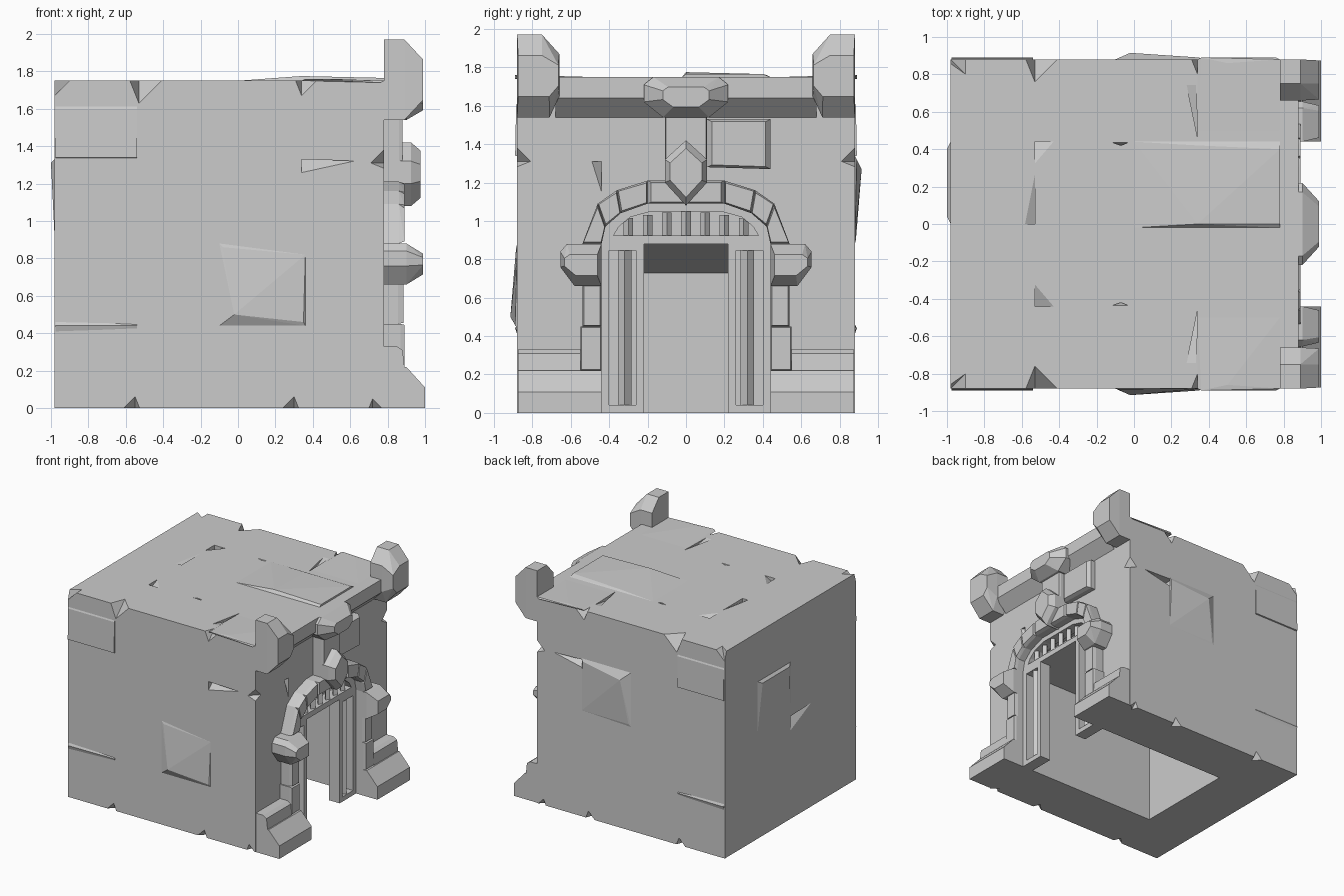
import bpy, bmesh
from mathutils import Vector as V

cube = bpy.data.objects.get("Cube")
if cube:
    bpy.data.objects.remove(cube, do_unlink=True)

stone = bpy.data.materials.new("grey stone")
stone.use_nodes = True
grey = (0.6, 0.6, 0.6, 1)
stone.diffuse_color = grey
stone.node_tree.nodes["Principled BSDF"].inputs["Base Color"].default_value = grey


def add_hull(bm, pts):
    vs = [bm.verts.new(p) for p in pts]
    res = bmesh.ops.convex_hull(bm, input=vs)
    loose = [g for g in res["geom_interior"] + res["geom_unused"]
             if isinstance(g, bmesh.types.BMVert) and not g.link_faces]
    bmesh.ops.delete(bm, geom=list(set(loose)), context='VERTS')


def finish(bm, name):
    bmesh.ops.dissolve_limit(bm, angle_limit=0.01, verts=bm.verts, edges=bm.edges)
    bmesh.ops.recalc_face_normals(bm, faces=bm.faces)
    me = bpy.data.meshes.new(name)
    bm.to_mesh(me)
    bm.free()
    me.materials.append(stone)
    ob = bpy.data.objects.new(name, me)
    bpy.context.collection.objects.link(ob)
    return ob


def hulls(name, *groups):
    bm = bmesh.new()
    for pts in groups:
        add_hull(bm, pts)
    return finish(bm, name)


def box(x0, x1, y0, y1, z0, z1):
    return [(x, y, z) for x in (x0, x1) for y in (y0, y1) for z in (z0, z1)]


def prism(profile, y0, y1):
    """Convex x-z profile swept along y."""
    return [(x, y, z) for x, z in profile for y in (y0, y1)]


def boss(poly, x0, x1, bevel, sy, sz):
    """Convex y-z outline standing out along x with a shrunken front face."""
    cy = (min(p[0] for p in poly) + max(p[0] for p in poly)) / 2
    cz = (min(p[1] for p in poly) + max(p[1] for p in poly)) / 2
    return ([(x, y, z) for x in (x0, x1 - bevel) for y, z in poly]
            + [(x1, cy + (y - cy) * sy, cz + (z - cz) * sz) for y, z in poly])


def rect(y0, y1, z0, z1):
    return [(y0, z0), (y1, z0), (y1, z1), (y0, z1)]


def edge_chip(p, along, n1, n2, size):
    """Notch straddling an edge where faces n1 and n2 meet."""
    p, along, n1, n2 = V(p), V(along), V(n1), V(n2)
    return [p + along * size, p - along * size * 0.4, p - n1 * size,
            p - n2 * size, p + (n1 + n2) * 0.05]


def face_chip(a, b, c, n, depth):
    """Triangular gouge in a face, deepest under its first corner."""
    a, b, c, n = V(a), V(b), V(c), V(n)
    return [a + n * .01, b + n * .01, c + n * .01, a - n * depth]


X, Y, Z = V((1, 0, 0)), V((0, 1, 0)), V((0, 0, 1))
L, R, D, T, B = -0.98, 0.78, 0.88, 1.75, 0.0

# Main block, hollowed from below and chipped along its joints
body = hulls("stone_block", box(L, R, -D, D, B, T))
cuts = [prism([(-.53, -.1), (-.53, .73), (.1, .88), (.9, .88), (.9, -.1)], -.44, .44),
        box(.66, .9, -.4, .4, .9, 1.06)]
for s in (-1, 1):
    n = Y * s
    for x, size in ((-.53, .12), (.34, .08)):
        cuts.append(edge_chip((x, s * D, T), X, n, Z, size))
    for x in (-.55, .3):
        cuts.append(edge_chip((x, s * D, B), -X, n, -Z, .06))
    cuts.append(edge_chip((.72, s * D, B), X, n, -Z, .05))
    cuts.append(edge_chip((R, s * D, 1.31), Z, n, X, .07))
    cuts.append(edge_chip((L, s * D, T), X, n - X, Z, .08))
    cuts.append(face_chip((.34, s * D, 1.33), (.34, s * D, 1.25),
                          (.66, s * D, 1.32), n, .08))
    # gouges in the roof
    cuts.append(face_chip((-.53, s * .44, T), (-.53, s * .3, T), (-.41, s * .44, T), Z, .05))
    cuts.append(face_chip((-.07, s * .42, T), (-.13, s * .44, T), (-.02, s * .44, T), Z, .04))
    cuts.append(face_chip((.34, s * .46, T), (.33, s * .8, T), (.27, s * .8, T), Z, .05))
cuts.append(face_chip((-.53, 0, T), (-.6, 0, T), (-.53, .35, T), Z, .03))
cuts.append(face_chip((L, 0, .87), (L, -.32, .88), (L, 0, .73), -X, .06))
cuts.append(face_chip((R, -.44, 1.31), (R, -.5, 1.31), (R, -.44, 1.12), X, .05))
cutter = hulls("chip_cutter", *cuts)
cutter.hide_render = True
cutter.hide_viewport = True
cutter.display_type = 'WIRE'
mod = body.modifiers.new("chips", 'BOOLEAN')
mod.operation, mod.solver, mod.object = 'DIFFERENCE', 'EXACT', cutter

# Slabs standing slightly proud of the walls and roof
hulls("front_bulging_stone", [(-.1, -D, .88), (.36, -D, .82), (.36, -D, .44), (-.1, -D, .44),
                              (-.02, -.915, .5), (.35, -.89, .46), (-.08, -.885, .86)])
hulls("back_bulging_stone", [(-.1, D, .88), (.36, D, .9), (.36, D, 1.34), (-.1, D, 1.34),
                             (-.02, .915, 1.27), (.35, .89, 1.32), (-.08, .885, .9)])
hulls("rear_bulging_stone", [(L, 0, .9), (L, .44, .9), (L, .44, 1.33), (L, 0, 1.33),
                             (-1, .04, 1.31), (-1, .4, 1.31)])
for s, name in ((-1, "front"), (1, "back")):
    hulls(name + "_corner_slab", [(x, y, z) for x in (L + .005, -.54)
                                  for y, z in ((s * .86, 1.33), (s * .89, 1.34), (s * .885, 1.6), (s * .86, 1.66))])
    hulls(name + "_low_ledge", [(L + .005, s * .87, .38), (L + .005, s * .89, .44), (-.54, s * .885, .44),
                                (-.54, s * .87, .4), (L + .005, s * .87, .48), (-.54, s * .87, .46)])
    hulls(name + "_roof_lip", [(.34, s * .88, T), (.78, s * .88, T), (.36, s * .89, 1.76),
                               (.76, s * .89, 1.74), (.34, s * .5, T), (.78, s * .5, T), (.5, s * .86, 1.76)])
hulls("roof_slab", [(0, -.02, T), (0, .44, T), (.34, 0, 1.775), (.34, .42, 1.76), (R, .4, 1.765),
                    (R, 0, 1.765), (R, .44, T), (R, -.02, T)])

# Cornice with central boss
slope = [(.77, 1.54), (.78, 1.54), (.88, 1.64), (.88, T), (.77, T)]
hulls("cornice", prism(slope, -.68, .68))
crown = [(-.22, 1.62), (-.12, 1.54), (.12, 1.54), (.22, 1.62), (.22, 1.71), (.17, T), (-.17, T), (-.22, 1.71)]
hulls("cornice_boss", boss(crown, .78, .99, .09, .55, .5))

# Stones between cornice and arch
hulls("hanging_stone", boss(rect(-.11, .11, 1.3, 1.54), .77, .88, .02, .95, 1))
hulls("side_panel_stone", boss([(.11, 1.28), (.44, 1.27), (.44, 1.53), (.11, 1.53)], .77, .85, .03, .85, .9))
peak = [(-.11, 1.2), (0, 1.08), (.11, 1.2), (.11, 1.32), (0, 1.42), (-.11, 1.32)]
hulls("keystone", boss(peak, .77, .975, .05, .75, .75))

# Stone arch and the rim of the grille inside it
def arch(name, inner, outer, x0, x1, bevel):
    inner = inner + [(-y, z) for y, z in reversed(inner)]
    outer = outer + [(-y, z) for y, z in reversed(outer)]
    parts = []
    for i in range(len(inner) - 1):
        quad = [inner[i], inner[i + 1], outer[i + 1], outer[i]]
        cy, cz = (sum(p[k] for p in quad) / 4 for k in (0, 1))
        parts.append([(x, y, z) for x in (x0, x1 - bevel) for y, z in quad]
                     + [(x1, y + (cy - y) * bevel * 3, z + (cz - z) * bevel * 5) for y, z in quad])
    hulls(name, *parts)

soffit = [(-.44, .88), (-.42, .97), (-.34, 1.04), (-.2, 1.09)]
arch("door_arch", soffit, [(-.54, .88), (-.46, 1.09), (-.36, 1.16), (-.2, 1.21)], .77, .89, .03)
arch("grille_rim", [(-.38, .92), (-.35, .97), (-.29, 1.02), (-.18, 1.05)], soffit, .7, .8, 0)
hulls("grille_sill", box(.7, .8, -.44, .44, .88, .925))


def bar(y, z0, z1, r, x=.77):
    return [(x + dx, y + dy, z) for z in (z0, z1)
            for dx, dy in ((r, 0), (-r, 0), (0, r), (0, -r))]


hulls("grille_bars", *[bar(-.3 + i * .1, .92, 1.06 - abs(i - 3) * .015, .025) for i in range(7)])

for s, name in ((-1, "front"), (1, "back")):
    def span(a, b):
        return sorted((s * a, s * b))

    # Door leaf: stiles, rails, recessed panel and a diamond bar
    leaf = [box(.7, .8, *span(.22, .26), 0, .88), box(.7, .8, *span(.4, .44), 0, .88),
            box(.7, .8, *span(.26, .4), 0, .04), box(.7, .8, *span(.26, .4), .845, .88),
            box(.7, .72, *span(.26, .4), .04, .845), bar(s * .32, .04, .845, .035, .76)]
    hulls(name + "_door_leaf", *leaf)

    # Jamb stones, impost and stepped base
    hulls(name + "_jamb",
          boss(rect(*span(.44, .55), .22, .45), .77, .89, .02, .9, .95),
          boss(rect(*span(.44, .54), .45, .68), .77, .885, .03, .85, .95))
    cap = [(s * y, z) for y, z in ((.44, .66), (.58, .66), (.655, .76), (.655, .84), (.62, .88), (.44, .88))]
    hulls(name + "_impost", boss(cap, .77, .99, .09, .8, .5))
    step = [(.77, 0), (1, 0), (1, .11), (.9, .22), (.77, .22)]
    hulls(name + "_base_step", prism(step, *span(.44, .875)))
    low = [(.77, .22), (.89, .22), (.88, .31), (.85, .33), (.77, .33)]
    hulls(name + "_upper_step", prism(low, *span(.55, .875)))

    # Corner pinnacle
    horn = [(s * y, z) for y, z in ((.88, 1.54), (.88, 1.97), (.75, 1.97), (.66, 1.87), (.66, 1.65), (.71, 1.54))]
    hulls(name + "_pinnacle", boss(horn, .78, .99, .1, .95, .5))
